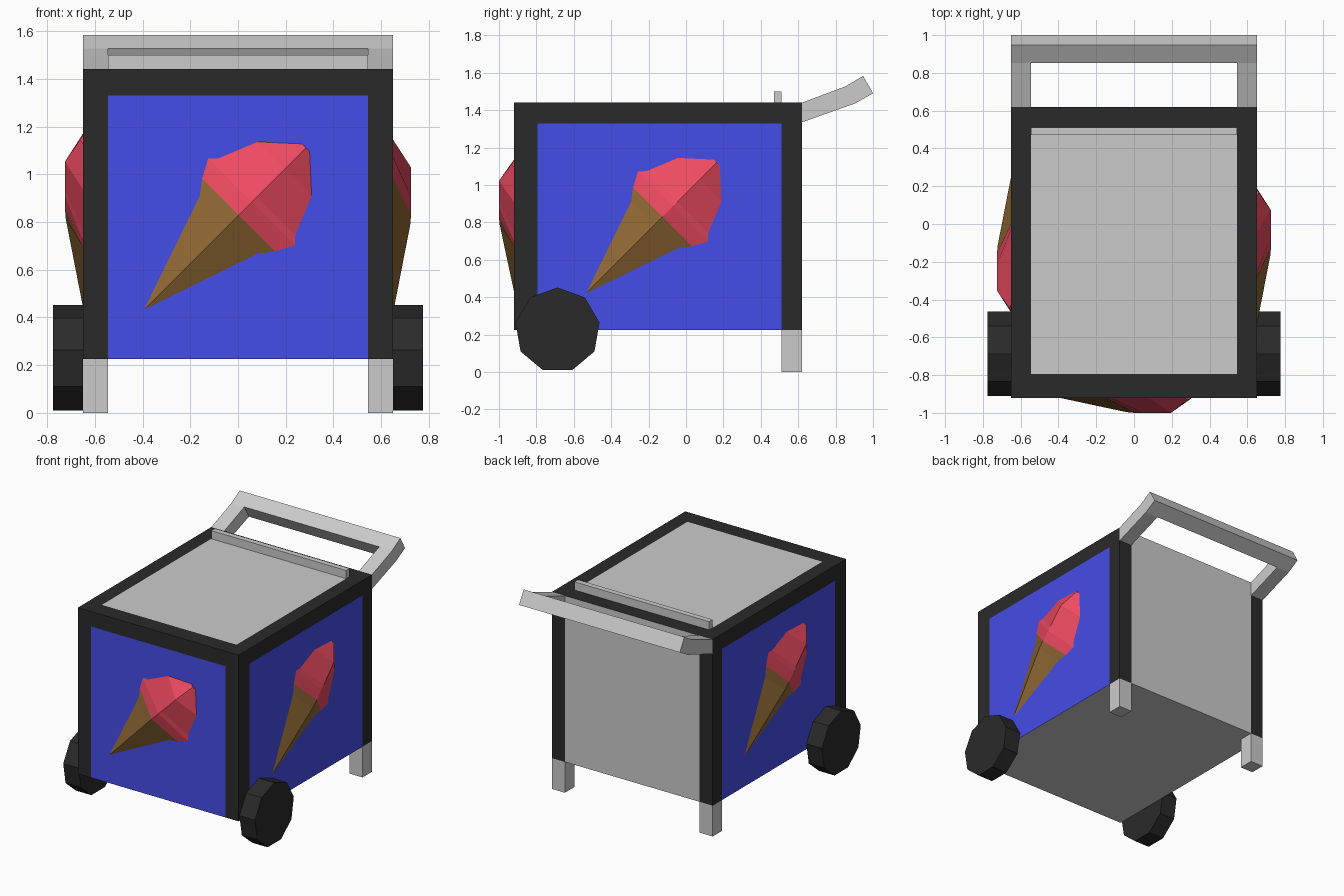
import bpy, bmesh, math
from mathutils import Vector

if "Cube" in bpy.data.objects:
    bpy.data.objects.remove(bpy.data.objects["Cube"])


def material(name, rgb):
    m = bpy.data.materials.new(name)
    m.diffuse_color = (*rgb, 1)
    m.use_nodes = True
    m.node_tree.nodes["Principled BSDF"].inputs["Base Color"].default_value = m.diffuse_color
    return m


BLUE = material("blue_panel", (0.06, 0.075, 0.80))
DARK = material("dark_trim", (0.023, 0.023, 0.023))
PINK = material("pink_scoop", (0.86, 0.07, 0.12))
BROWN = material("brown_cone", (0.28, 0.14, 0.035))
GREY = material("grey_metal", (0.8, 0.8, 0.8))


def finish(name, bm, mats=()):
    bmesh.ops.recalc_face_normals(bm, faces=bm.faces[:])
    me = bpy.data.meshes.new(name)
    bm.to_mesh(me)
    bm.free()
    for m in mats:
        me.materials.append(m)
    ob = bpy.data.objects.new(name, me)
    bpy.context.collection.objects.link(ob)
    return ob


def prism(name, profile, x0, x1, mats=()):
    """Extrude a (y, z) profile along x."""
    bm = bmesh.new()
    face = bm.faces.new([bm.verts.new((x0, y, z)) for y, z in profile])
    ext = bmesh.ops.extrude_face_region(bm, geom=[face])["geom"]
    verts = [v for v in ext if isinstance(v, bmesh.types.BMVert)]
    bmesh.ops.translate(bm, verts=verts, vec=(x1 - x0, 0, 0))
    return finish(name, bm, mats)


def rect(y0, y1, z0, z1):
    return [(y0, z0), (y1, z0), (y1, z1), (y0, z1)]


# Body: one box cut into trim strips and flush panels
X, XI = 0.65, 0.545
Y0, Y1, YI0, YI1 = -0.92, 0.62, -0.795, 0.51
Z0, Z1, ZI = 0.225, 1.44, 1.33
body = prism("cart_body", rect(Y0, Y1, Z0, Z1), -X, X, (DARK, BLUE, GREY))
bm = bmesh.new()
bm.from_mesh(body.data)
for co, no in (((-XI, 0, 0), (1, 0, 0)), ((XI, 0, 0), (1, 0, 0)), ((0, YI0, 0), (0, 1, 0)),
               ((0, YI1, 0), (0, 1, 0)), ((0, 0, ZI), (0, 0, 1))):
    geom = bm.verts[:] + bm.edges[:] + bm.faces[:]
    bmesh.ops.bisect_plane(bm, geom=geom, plane_co=co, plane_no=no)
for f in bm.faces:
    c, n = f.calc_center_median(), f.normal
    in_x, in_y, in_z = abs(c.x) < XI, YI0 < c.y < YI1, c.z < ZI
    if n.z < -0.5 or (n.z > 0.5 and in_x and in_y) or (n.y > 0.5 and in_x):
        f.material_index = 2
    elif (n.y < -0.5 and in_x and in_z) or (abs(n.x) > 0.5 and in_y and in_z):
        f.material_index = 1
bm.to_mesh(body.data)
bm.free()

# Lid bar along the rear edge of the top panel
prism("lid_bar", rect(0.47, YI1, Z1, 1.50), -XI, XI)

# Legs, wheels and handle arms on both sides
wheel = [(-0.687 + 0.228 * math.sin(i * math.tau / 9),
          0.224 + 0.228 * math.cos(i * math.tau / 9)) for i in range(9)]
arm = [(0.62, 1.335), (0.904, 1.436), (1.0, 1.49), (0.947, 1.583), (0.852, 1.527), (0.62, 1.44)]
for side, s in (("left", -1), ("right", 1)):
    prism(side + "_leg", rect(YI1, Y1, 0, Z0), s * XI, s * X)
    prism(side + "_wheel", wheel, s * X, s * 0.775, (DARK,))
    prism(side + "_handle_arm", arm, s * XI, s * X)

# Handle crossbar
prism("handle_grip", arm[1:5], -XI, XI)

# Ice cream relief: (distance from tip, half width, depth) along a diagonal axis
CONE = [(0, 0.002, 0.001), (0.496, 0.171, 0.076), (0.555, 0.216, 0.08)]
SCOOP = [(0.555, 0.216, 0.08), (0.632, 0.257, 0.08), (0.664, 0.227, 0.08),
         (0.828, 0.16, 0.08), (0.954, 0.022, 0.012)]


def relief(name, rings, mat, tip, right, out, scale, depth):
    up = Vector((0, 0, 1))
    along, across = (up + right).normalized(), (up - right).normalized()
    bm = bmesh.new()
    loops = []
    for t, r, d in rings:
        base = tip + along * t * scale
        offs = ((r, 0), (0, d * depth), (-r, 0), (0, -0.02))
        loops.append([bm.verts.new(base + across * a * scale + out * b) for a, b in offs])
    for a, b in zip(loops, loops[1:]):
        for i in range(4):
            j = (i + 1) % 4
            bm.faces.new((a[i], a[j], b[j], b[i]))
    bm.faces.new(loops[0])
    bm.faces.new(loops[-1])
    finish(name, bm, (mat,))


for side, tip, right, out, scale, depth in (
        ("front", (-0.39, Y0, 0.437), (1, 0, 0), (0, -1, 0), 1.0, 1.0),
        ("right", (X, -0.53, 0.425), (0, 1, 0), (1, 0, 0), 1.03, 0.94),
        ("left", (-X, 0.25, 0.45), (0, -1, 0), (-1, 0, 0), 1.03, 0.94)):
    args = (Vector(tip), Vector(right), Vector(out), scale, depth)
    relief(side + "_cone", CONE, BROWN, *args)
    relief(side + "_scoop", SCOOP, PINK, *args)
